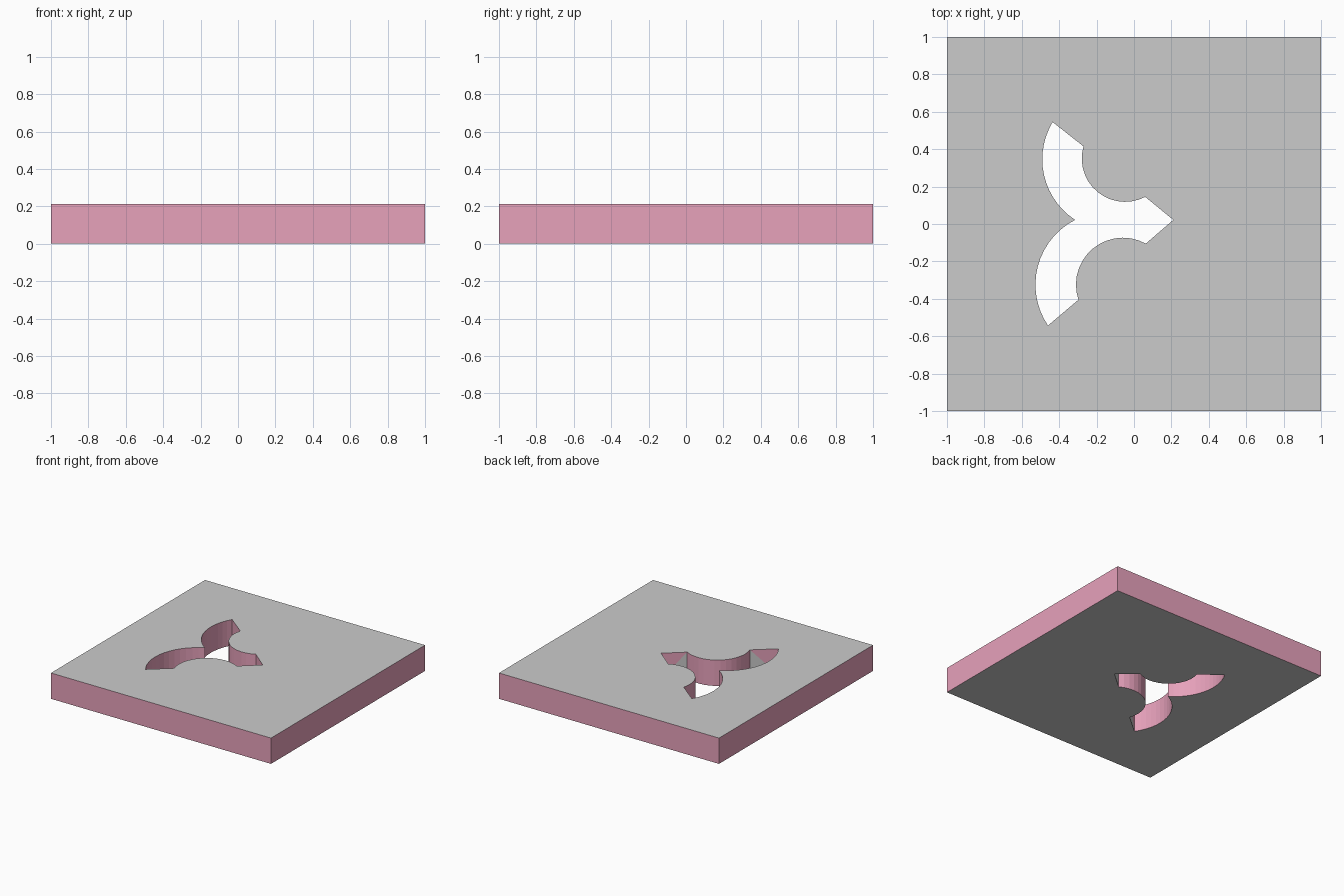
import bpy, bmesh, math
from mathutils import Vector
from mathutils.geometry import intersect_line_line_2d

if "Cube" in bpy.data.objects:
    bpy.data.objects.remove(bpy.data.objects["Cube"])

H = 0.212
SEG = 14


def arc(a, m, b):
    """Points from a through m up to, but not including, b."""
    a, m, b = Vector(a), Vector(m), Vector(b)
    d = 2 * (a.x * (m.y - b.y) + m.x * (b.y - a.y) + b.x * (a.y - m.y))
    sa, sm, sb = a.length_squared, m.length_squared, b.length_squared
    c = Vector(((sa * (m.y - b.y) + sm * (b.y - a.y) + sb * (a.y - m.y)) / d,
                (sa * (b.x - m.x) + sm * (a.x - b.x) + sb * (m.x - a.x)) / d))
    ang = lambda p: math.atan2(p.y - c.y, p.x - c.x)
    a0 = ang(a)
    sweep = (ang(b) - a0) % math.tau
    if (ang(m) - a0) % math.tau > sweep:
        sweep -= math.tau
    r = (a - c).length
    return [(c.x + r * math.cos(a0 + sweep * i / SEG),
             c.y + r * math.sin(a0 + sweep * i / SEG)) for i in range(SEG)]


# Three-armed cutout outline
notch, tip = (-0.315, 0.022), (0.21, 0.022)
up_out, up_in, tip_up = (-0.435, 0.545), (-0.27, 0.415), (0.06, 0.145)
lo_out, lo_in, tip_lo = (-0.46, -0.543), (-0.297, -0.405), (0.063, -0.105)
hole = (arc(notch, (-0.49, 0.33), up_out) + [up_out]
        + arc(up_in, (-0.207, 0.182), tip_up) + [tip_up, tip]
        + arc(tip_lo, (-0.235, -0.145), lo_in) + [lo_in]
        + arc(lo_out, (-0.527, -0.32), notch))
square = [(-1, -1), (1, -1), (1, 1), (-1, 1)]

pink = bpy.data.materials.new("pink_sides")
pink.diffuse_color = (0.8, 0.36, 0.5, 1)
pink.use_nodes = True
pink.node_tree.nodes["Principled BSDF"].inputs["Base Color"].default_value = pink.diffuse_color

bm = bmesh.new()
caps = ([], [])
split = []
for loop in (square, hole):
    rings = [[bm.verts.new((x, y, z)) for x, y in loop] for z in (0, H)]
    n = len(loop)
    for i in range(n):
        j = (i + 1) % n
        for ring, edges in zip(rings, caps):
            edges.append(bm.edges.new((ring[i], ring[j])))
    # Side walls; two arm ends have a grey lower triangle
    for i in range(n):
        j = (i + 1) % n
        b0, b1, t1, t0 = rings[0][i], rings[0][j], rings[1][j], rings[1][i]
        if loop is hole and loop[i] == tip:
            walls = [((t0, t1, b0), 1), ((b0, t1, b1), 0)]
        elif loop is hole and loop[i] == lo_in:
            walls = [((t0, t1, b1), 1), ((b0, t0, b1), 0)]
        else:
            walls = [((b0, b1, t1, t0), 1)]
        for verts, mat in walls:
            bm.faces.new(verts).material_index = mat
# Top and bottom faces around the cutout
for edges in caps:
    bmesh.ops.triangle_fill(bm, edges=edges, use_beauty=True)
bmesh.ops.recalc_face_normals(bm, faces=bm.faces)

mesh = bpy.data.meshes.new("plate")
mesh.materials.append(None)
mesh.materials.append(pink)
bm.to_mesh(mesh)
bm.free()
plate = bpy.data.objects.new("plate", mesh)
bpy.context.collection.objects.link(plate)
